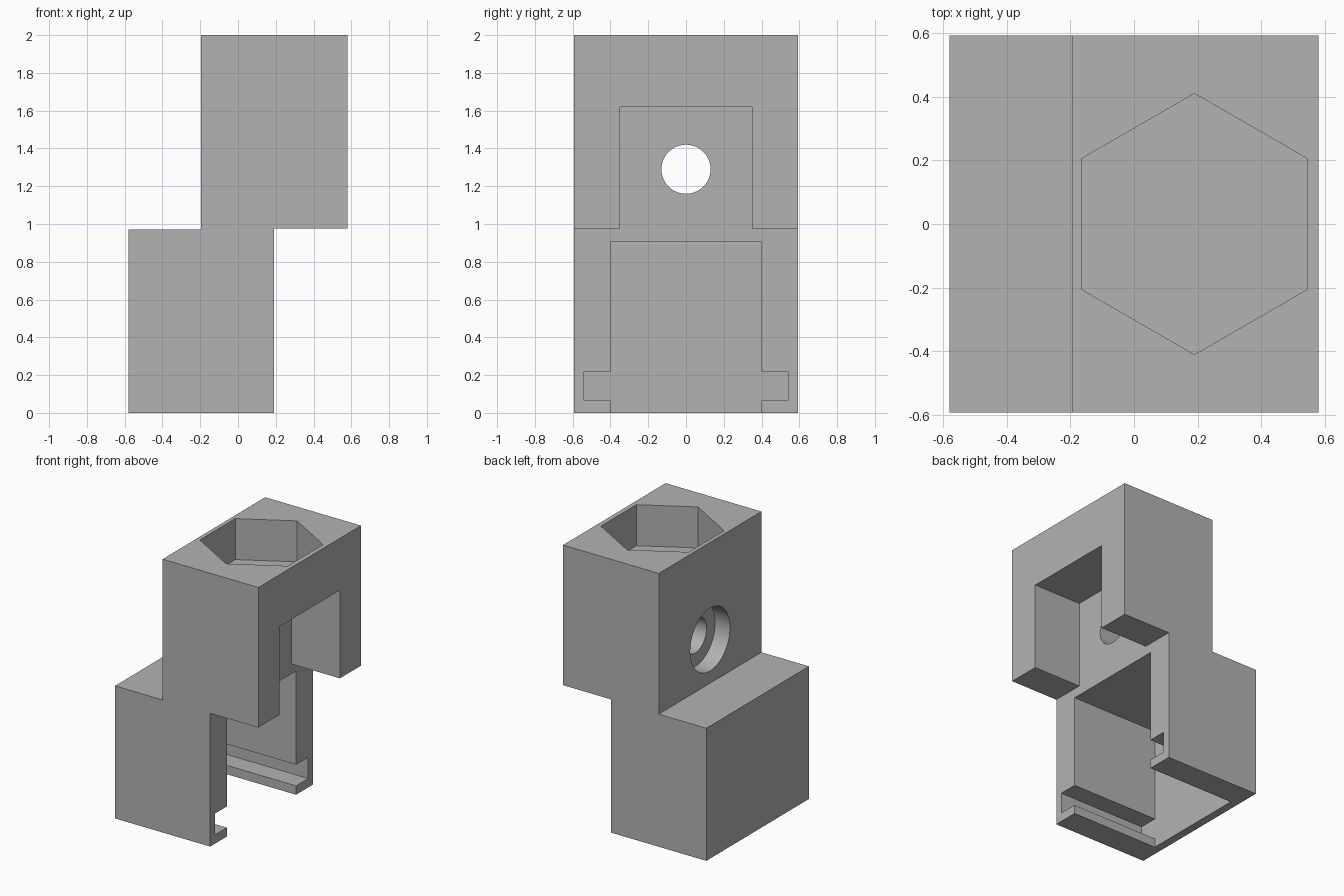
import bpy, bmesh, math

old = bpy.data.objects.get("Cube")
if old:
    bpy.data.objects.remove(old, do_unlink=True)

# single grey plastic
grey = bpy.data.materials.new("light_grey")
grey.use_nodes = True
colour = (0.45, 0.45, 0.45, 1)
grey.diffuse_color = colour
grey.node_tree.nodes["Principled BSDF"].inputs["Base Color"].default_value = colour


def prism(name, points, direction):
    """Extrude a flat outline of 3D points along a direction."""
    bm = bmesh.new()
    face = bm.faces.new([bm.verts.new(p) for p in points])
    grown = bmesh.ops.extrude_face_region(bm, geom=[face], use_keep_orig=True)
    moved = [g for g in grown["geom"] if isinstance(g, bmesh.types.BMVert)]
    bmesh.ops.translate(bm, verts=moved, vec=direction)
    bmesh.ops.recalc_face_normals(bm, faces=bm.faces)
    mesh = bpy.data.meshes.new(name)
    bm.to_mesh(mesh)
    bm.free()
    mesh.materials.append(grey)
    obj = bpy.data.objects.new(name, mesh)
    bpy.context.collection.objects.link(obj)
    return obj


def ring(radius, count, start=0.0):
    turns = [start + 2 * math.pi * i / count for i in range(count)]
    return [(radius * math.cos(a), radius * math.sin(a)) for a in turns]


def bore(name, radius, x0, x1):
    return prism(name, [(x0, u, 1.29 + v) for u, v in ring(radius, 64)], (x1 - x0, 0, 0))


# stepped body: lower block with an offset upper block
side = [(-0.58, 0), (0.19, 0), (0.19, 0.975), (0.58, 0.975),
        (0.58, 2), (-0.195, 2), (-0.195, 0.97), (-0.58, 0.97)]
body = prism("stepped_body", [(x, -0.593, z) for x, z in side], (0, 1.186, 0))

# lower cavity with side grooves, open at the front end and underneath
half = [(0.40, -0.1), (0.40, 0.065), (0.54, 0.065), (0.54, 0.22), (0.40, 0.22), (0.40, 0.905)]
outline = half + [(-y, z) for y, z in reversed(half)]
cavity = prism("grooved_cavity_cutter", [(-0.52, y, z) for y, z in outline], (0.8, 0, 0))

# upper notch under the overhang
notch_outline = [(-0.35, 0.8), (0.35, 0.8), (0.35, 1.62), (-0.35, 1.62)]
notch = prism("notch_cutter", [(0.19, y, z) for y, z in notch_outline], (0.6, 0, 0))

# hexagonal pocket in the top
pocket = prism("hex_pocket_cutter",
               [(0.19 + x, y, 1.70) for x, y in ring(0.41, 6, math.pi / 2)], (0, 0, 0.5))

# screw hole with its counterbore
hole = bore("screw_hole_cutter", 0.13, -0.4, 0.4)
counterbore = bore("counterbore_cutter", 0.23, -0.4, -0.075)

for cutter in (cavity, notch, pocket, hole, counterbore):
    cutter.hide_render = True
    cutter.hide_viewport = True
    cut = body.modifiers.new(cutter.name, "BOOLEAN")
    cut.operation = "DIFFERENCE"
    cut.solver = "EXACT"
    cut.object = cutter

# bake the cuts, then drop the cutters
bpy.context.view_layer.update()
graph = bpy.context.evaluated_depsgraph_get()
result = bpy.data.meshes.new_from_object(body.evaluated_get(graph))
body.modifiers.clear()
body.data = result
for cutter in (cavity, notch, pocket, hole, counterbore):
    bpy.data.objects.remove(cutter, do_unlink=True)

# smooth the round bores, keep the block edges sharp
bpy.ops.object.select_all(action="DESELECT")
body.select_set(True)
bpy.context.view_layer.objects.active = body
bpy.ops.object.shade_smooth_by_angle(angle=math.radians(30))
